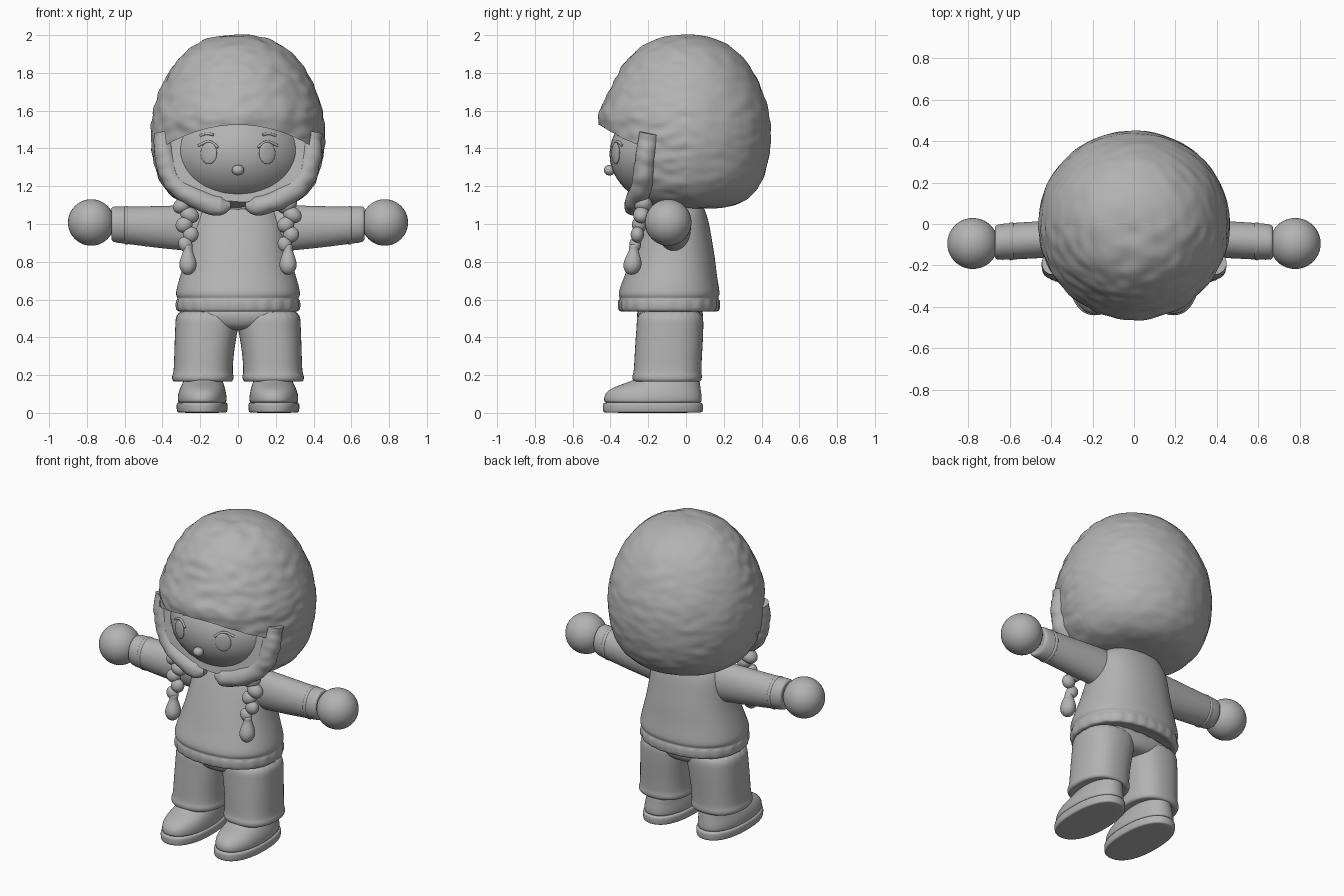
import bpy, bmesh, math
from mathutils import Vector, noise

if "Cube" in bpy.data.objects:
    bpy.data.objects.remove(bpy.data.objects["Cube"])

GREY = (0.45, 0.45, 0.45, 1)
grey = bpy.data.materials.new("plain grey")
grey.use_nodes = True
grey.diffuse_color = GREY
grey.node_tree.nodes["Principled BSDF"].inputs["Base Color"].default_value = GREY
parts = []


def add(name, data):
    ob = bpy.data.objects.new(name, data)
    bpy.context.scene.collection.objects.link(ob)
    if not data.materials:
        data.materials.append(grey)
    return ob


def bake(ob):
    """Replace an object by its evaluated mesh."""
    bpy.context.view_layer.update()
    graph = bpy.context.evaluated_depsgraph_get()
    mesh = bpy.data.meshes.new_from_object(ob.evaluated_get(graph))
    name = ob.name
    bpy.data.objects.remove(ob)
    new = add(name, mesh)
    new.name = name
    parts.append(new)
    return new


def from_bmesh(name, bm):
    bmesh.ops.recalc_face_normals(bm, faces=bm.faces)
    mesh = bpy.data.meshes.new(name)
    bm.to_mesh(mesh)
    bm.free()
    return add(name, mesh)


def loft(name, rings, power=2.0, n=24, levels=2, place=lambda u, v, t: (u, v, t)):
    """Skin rings (t, centre u, centre v, radius u, radius v) into a smooth solid."""
    bm = bmesh.new()
    loops = []
    for t, cu, cv, ru, rv in rings:
        loop = []
        for i in range(n):
            c, s = math.cos(math.tau * i / n), math.sin(math.tau * i / n)
            u = math.copysign(abs(c) ** (2 / power), c)
            v = math.copysign(abs(s) ** (2 / power), s)
            loop.append(bm.verts.new(place(cu + ru * u, cv + rv * v, t)))
        loops.append(loop)
    for a, b in zip(loops, loops[1:]):
        for i in range(n):
            j = (i + 1) % n
            bm.faces.new((a[i], a[j], b[j], b[i]))
    bm.faces.new(loops[0])
    bm.faces.new(loops[-1])
    ob = from_bmesh(name, bm)
    ob.modifiers.new("smooth", "SUBSURF").levels = levels
    return bake(ob)


def ball(name, centre, radii, tilt=0.0):
    bm = bmesh.new()
    bmesh.ops.create_uvsphere(bm, u_segments=40, v_segments=24, radius=1)
    ob = from_bmesh(name, bm)
    ob.location, ob.scale, ob.rotation_euler.y = centre, radii, tilt
    parts.append(ob)
    return ob


def tube(name, points, radius, taper=None):
    curve = bpy.data.curves.new(name, "CURVE")
    curve.dimensions = "3D"
    curve.bevel_depth, curve.bevel_resolution = radius, 6
    curve.use_fill_caps = True
    line = curve.splines.new("BEZIER")
    line.bezier_points.add(len(points) - 1)
    for i, (p, co) in enumerate(zip(line.bezier_points, points)):
        p.co = co
        p.handle_left_type = p.handle_right_type = "AUTO"
        p.radius = taper[i] if taper else 1
    return bake(add(name, curve))


def fuzz(ob, centre):
    """Push vertices in and out for a woolly surface, stronger at the front."""
    for v in ob.data.vertices:
        out = (v.co - centre).normalized()
        amount = 0.009 if v.co.y < 0 else 0.005
        v.co += out * noise.noise(v.co * Vector((11, 11, 22))) * amount


# Hat: woolly dome with the face opening cut away
dome = [(2.003, .05), (1.985, .16), (1.93, .265), (1.84, .35), (1.73, .41), (1.62, .45),
        (1.5, .467), (1.39, .462), (1.28, .44), (1.18, .395), (1.11, .31), (1.083, .2), (1.08, .06)]
hat = loft("hat", [(z, 0, 0, r, r * .975) for z, r in dome], n=32, levels=3)
for v in hat.data.vertices:
    if v.co.y < 0:                                  # swollen brim over the forehead
        v.co.y *= 1 + .05 * math.exp(-((v.co.z - 1.58) / .07) ** 2)
fuzz(hat, Vector((0, 0, 1.55)))

bm = bmesh.new()
back = lambda z: -.24 - (1.45 - z) * .17
outline = [(x / 20, 1.525 - .085 * (x / 6.8) ** 2) for x in range(-11, 12)]
outline += [(.55, .9), (-.55, .9)]
near = [bm.verts.new((x, -1, z)) for x, z in outline]
far = [bm.verts.new((x, back(z), z)) for x, z in outline]
bm.faces.new(near)
bm.faces.new(far)
for i in range(len(near)):
    j = (i + 1) % len(near)
    bm.faces.new((near[i], near[j], far[j], far[i]))
cutter = from_bmesh("face_opening_cutter", bm)
cutter.hide_render = True
cut = hat.modifiers.new("opening", "BOOLEAN")
cut.operation, cut.solver, cut.object = "DIFFERENCE", "EXACT", cutter
parts.remove(hat)
hat = bake(hat)
bpy.data.objects.remove(cutter)

# Head and nose
FACE, SIZE = Vector((0, -.04, 1.37)), Vector((.375, .365, .29))
ball("head", FACE, SIZE)
ball("nose", (0, -.405, 1.285), (.032, .03, .028))


def on_face(x, z):
    k = 1 - (x / SIZE.x) ** 2 - ((z - FACE.z) / SIZE.z) ** 2
    return Vector((x, FACE.y - SIZE.y * math.sqrt(k), z))


for side, s in (("left", 1), ("right", -1)):
    # Eyes, lids and brows
    eye = ball(side + "_eye", on_face(s * .155, 1.375), (.047, .012, .058))
    eye.rotation_euler.z = s * .42
    tube(side + "_eyelid", [on_face(s * x, z) for x, z in ((.105, 1.405), (.15, 1.435), (.21, 1.415))], .007)
    tube(side + "_brow", [on_face(s * x, z) for x, z in ((.13, 1.472), (.165, 1.478), (.2, 1.468))], .007)

    # Ear flap running down to the chin
    path = [(.39, -.19, 1.48), (.38, -.215, 1.34), (.335, -.23, 1.22), (.22, -.26, 1.135), (.09, -.275, 1.095),
            (.04, -.275, 1.10)]
    flap = tube(side + "_ear_flap", [(s * x, y, z) for x, y, z in path], .056, [1, 1, 1, 1, .9, .4])
    fuzz(flap, Vector((s * .1, -.1, 1.35)))

    # Braid of overlapping locks with a loose tuft
    for k in range(5):
        z, w = 1.1 - k * .052, .056 - k * .005
        lean = 1 if k % 2 else -1
        ball(f"{side}_braid_lock_{k + 1}", (s * (.275 - k * .003) + lean * .016, -.225 - k * .011, z),
             (w, w * .85, .042), lean * .5)
    tuft = [(.895, .02), (.88, .026), (.865, .022), (.83, .036), (.79, .05), (.755, .042), (.73, .018)]
    loft(side + "_braid_tuft", [(z, s * .265, -.275 - (.89 - z) * .08, r, r * 1.05) for z, r in tuft], n=16)

    # Sleeve, cuff and round hand
    along_x = lambda u, v, t: (s * t, u, v)
    loft(side + "_sleeve", [(.1, -.06, .975, .085, .12), (.2, -.06, .975, .09, .125), (.3, -.068, .98, .09, .12),
                            (.45, -.075, .985, .09, .11), (.58, -.083, .993, .089, .1), (.64, -.086, .997, .088, .098),
                            (.665, -.088, 1.0, .084, .094), (.672, -.088, 1.0, .07, .08),
                            (.66, -.088, 1.0, .06, .07)], place=along_x)
    loft(side + "_cuff_fold", [(.575, -.083, .993, .08, .09), (.582, -.083, .993, .093, .104),
                               (.6, -.084, .994, .093, .104), (.608, -.084, .994, .08, .09)], place=along_x)
    ball(side + "_hand", (s * .777, -.094, 1.008), (.123, .123, .123))

    # Trouser leg with a rolled hem
    loft(side + "_trouser_leg", [(.175, s * .185, -.1, .12, .14), (.16, s * .187, -.1, .15, .17),
                                 (.175, s * .187, -.1, .165, .186), (.2, s * .186, -.1, .164, .186),
                                 (.212, s * .185, -.098, .157, .18), (.3, s * .181, -.094, .158, .18),
                                 (.4, s * .172, -.088, .164, .18), (.47, s * .163, -.084, .17, .178),
                                 (.56, s * .16, -.084, .17, .176)], power=2.4)

    # Shoe: sole, upper and ankle
    loft(side + "_sole", [(0, s * .19, -.175, .126, .258), (.004, s * .19, -.175, .134, .266),
                          (.03, s * .19, -.175, .137, .268), (.05, s * .19, -.175, .136, .267),
                          (.06, s * .19, -.175, .126, .256)], power=2.3)
    loft(side + "_shoe", [(.045, s * .19, -.175, .125, .255), (.065, s * .19, -.175, .131, .262),
                          (.095, s * .19, -.175, .13, .26), (.125, s * .188, -.165, .122, .245),
                          (.15, s * .186, -.135, .112, .212), (.17, s * .185, -.105, .104, .178),
                          (.2, s * .185, -.09, .1, .155), (.24, s * .185, -.09, .098, .15)], power=2.2)

# Trouser seat joins the legs
loft("trouser_seat", [(.435, 0, -.085, .08, .12), (.46, 0, -.085, .2, .16),
                      (.5, 0, -.085, .31, .178), (.58, 0, -.085, .31, .178)], power=2.4)

# Sweater body with a ribbed hem and a low collar
sweater = loft("sweater", [(.56, 0, -.09, .26, .2), (.535, 0, -.09, .3, .245), (.537, 0, -.09, .325, .264),
                           (.56, 0, -.09, .332, .27), (.595, 0, -.09, .33, .27), (.608, 0, -.09, .32, .26),
                           (.622, 0, -.09, .334, .272), (.66, 0, -.088, .328, .266), (.73, 0, -.08, .308, .245),
                           (.82, 0, -.07, .28, .226), (.92, 0, -.06, .262, .198), (1.0, 0, -.05, .25, .175),
                           (1.06, 0, -.045, .225, .152), (1.1, 0, -.04, .18, .13), (1.115, 0, -.04, .13, .11)],
               power=2.25)
for v in sweater.data.vertices:
    if .54 < v.co.z < .6:
        a = math.atan2(v.co.y + .09, v.co.x)
        v.co.x *= 1 + .008 * math.cos(a * 24)
        v.co.y += .004 * math.sin(a) * math.cos(a * 24)
loft("collar", [(1.06, 0, -.05, .13, .12), (1.08, 0, -.05, .152, .14), (1.105, 0, -.05, .15, .138),
                (1.125, 0, -.05, .13, .12), (1.15, 0, -.05, .11, .1)])

# Smooth shading with crisp creases
bpy.ops.object.select_all(action="DESELECT")
for ob in parts:
    ob.select_set(True)
bpy.context.view_layer.objects.active = hat
bpy.ops.object.shade_smooth_by_angle(angle=math.radians(45))
